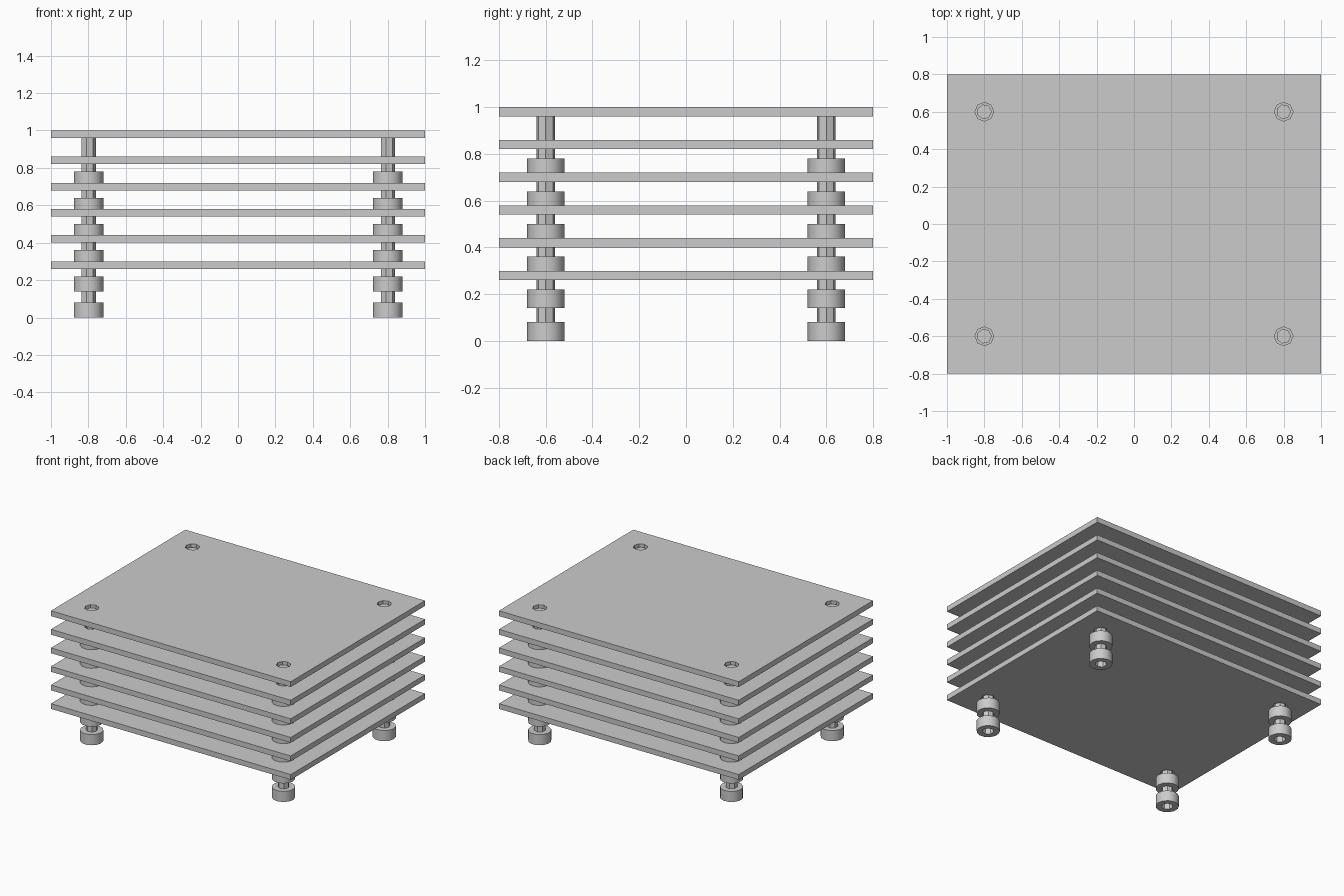
import bpy
import bmesh
from math import cos, sin, pi, radians
from mathutils import Vector

cube = bpy.data.objects.get("Cube")
if cube:
    bpy.data.objects.remove(cube, do_unlink=True)

PITCH = 0.14          # vertical step of the stack
LEVELS = 6
PLATE_T = 0.04
POSTS = [(x, y) for x in (-0.8, 0.8) for y in (-0.6, 0.6)]

grey = bpy.data.materials.new("plain grey")
grey.use_nodes = True
colour = (0.6, 0.6, 0.6, 1)
grey.diffuse_color = colour
grey.node_tree.nodes["Principled BSDF"].inputs["Base Color"].default_value = colour


def polygon(radius, sides, cx=0, cy=0):
    """Regular outline with its first corner towards +x."""
    return [(cx + radius * cos(2 * pi * i / sides),
             cy + radius * sin(2 * pi * i / sides)) for i in range(sides)]


def extruded(name, loops, z0, z1, at=(0, 0)):
    """Solid from an outer outline plus any hole outlines."""
    bm = bmesh.new()
    edges = []
    for loop in loops:
        verts = [bm.verts.new((x, y, 0)) for x, y in loop]
        edges += [bm.edges.new((verts[i - 1], verts[i])) for i in range(len(verts))]
    bmesh.ops.triangle_fill(bm, edges=edges, use_beauty=True, normal=(0, 0, 1))
    ext = bmesh.ops.extrude_face_region(bm, geom=bm.faces[:])
    top = [g for g in ext["geom"] if isinstance(g, bmesh.types.BMVert)]
    bmesh.ops.translate(bm, verts=top, vec=Vector((0, 0, z1 - z0)))
    bmesh.ops.recalc_face_normals(bm, faces=bm.faces[:])
    mesh = bpy.data.meshes.new(name)
    bm.to_mesh(mesh)
    bm.free()
    mesh.materials.append(grey)
    obj = bpy.data.objects.new(name, mesh)
    obj.location = (at[0], at[1], z0)
    bpy.context.collection.objects.link(obj)
    return obj


# Stacked plates with a clearance hole over every post
sheet = [(-1, -0.8), (1, -0.8), (1, 0.8), (-1, 0.8)]
holes = [polygon(0.05, 8, x, y) for x, y in POSTS]
for level in range(LEVELS):
    z = 0.26 + level * PITCH
    extruded(f"plate_{level + 1}", [sheet] + holes, z, z + PLATE_T)

# Corner posts: a pin threaded through socketed spacers
spacers = []
for n, at in enumerate(POSTS, 1):
    extruded(f"pin_{n}", [polygon(0.04, 7)], 0.06, 0.98, at)
    for level in range(LEVELS):
        z = level * PITCH
        spacers.append(extruded(f"spacer_{n}_{level + 1}",
                                [polygon(0.08, 13), polygon(0.04, 7)],
                                z, z + 0.08, at))

# Rounded spacer walls, crisp rims
bpy.ops.object.select_all(action="DESELECT")
for obj in spacers:
    obj.select_set(True)
bpy.context.view_layer.objects.active = spacers[0]
bpy.ops.object.shade_smooth_by_angle(angle=radians(30))
